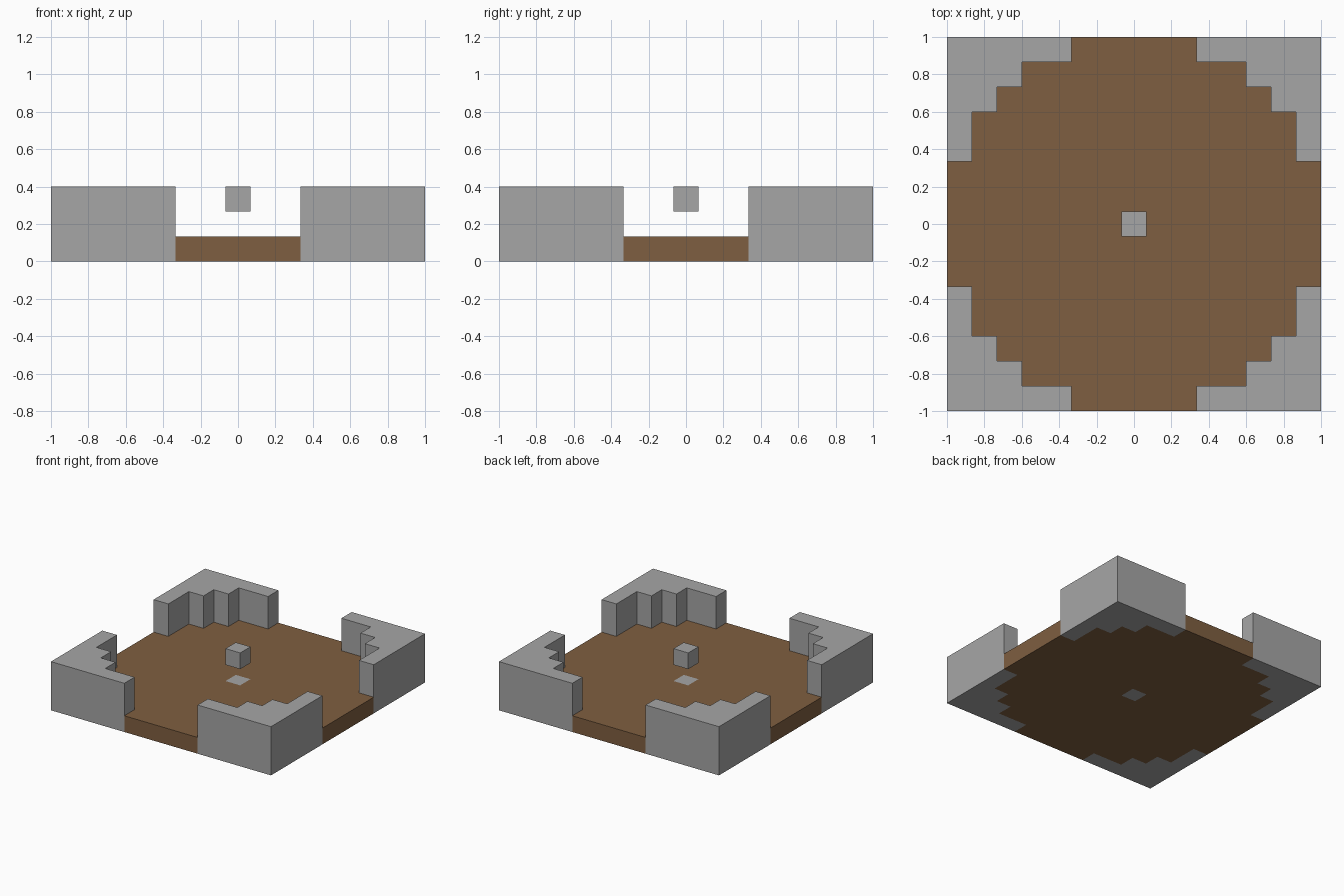
import bpy
import bmesh

cube = bpy.data.objects.get("Cube")
if cube:
    bpy.data.objects.remove(cube, do_unlink=True)

CELLS = 15
CELL = 2 / CELLS
WALL_STEPS = [5, 3, 2, 1, 1]  # wall depth in cells, counted in from a corner


def make_material(name, rgb):
    mat = bpy.data.materials.new(name)
    mat.use_nodes = True
    color = (*rgb, 1)
    mat.diffuse_color = color
    mat.node_tree.nodes["Principled BSDF"].inputs["Base Color"].default_value = color
    return mat


brown = make_material("earth_brown", (0.212, 0.114, 0.052))
grey = make_material("stone_grey", (0.381, 0.381, 0.381))


def is_wall(x, y):
    col, row = int((1 - abs(x)) / CELL), int((1 - abs(y)) / CELL)
    return col < len(WALL_STEPS) and row < WALL_STEPS[col]


def is_centre(x, y):
    return max(abs(x), abs(y)) < CELL / 2


def block_layer(name, keep, layer, layers, mat):
    """Keep the grid cells that pass the rule and thicken them upward."""
    bm = bmesh.new()
    bmesh.ops.create_grid(bm, x_segments=CELLS, y_segments=CELLS, size=1)
    unwanted = [f for f in bm.faces if not keep(*f.calc_center_median().xy)]
    bmesh.ops.delete(bm, geom=unwanted, context="FACES")
    bm.normal_update()
    for face in bm.faces:
        if face.normal.z < 0:
            face.normal_flip()
    mesh = bpy.data.meshes.new(name)
    bm.to_mesh(mesh)
    bm.free()
    mesh.materials.append(mat)
    obj = bpy.data.objects.new(name, mesh)
    obj.location.z = layer * CELL
    bpy.context.collection.objects.link(obj)
    solid = obj.modifiers.new("thickness", "SOLIDIFY")
    solid.thickness = layers * CELL
    solid.offset = 1
    return obj


# Round stepped floor with an opening for the centre stone
block_layer("floor", lambda x, y: not is_wall(x, y) and not is_centre(x, y), 0, 1, brown)

# Stepped walls in the four corners
for side, sx in (("left", 1), ("right", -1)):
    for end, sy in (("front", -1), ("back", 1)):
        block_layer(f"{end}_{side}_wall",
                    lambda x, y: x * sx > 0 and y * sy > 0 and is_wall(x, y), 0, 3, grey)

# Centre stone set in the floor, and the block floating above it
block_layer("centre_stone", is_centre, 0, 1, grey)
block_layer("floating_block", is_centre, 2, 1, grey)
